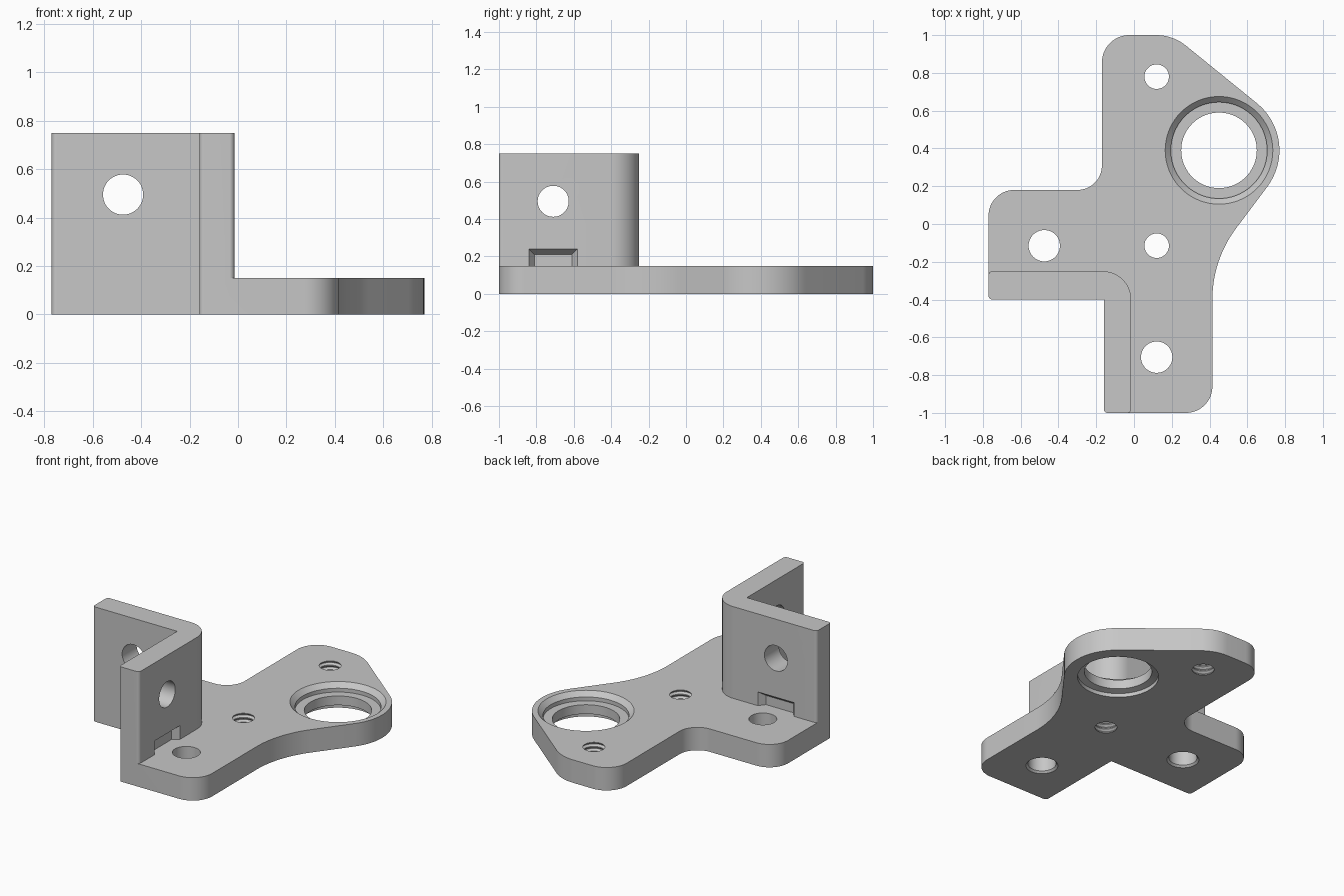
import bpy, bmesh, math
from mathutils import Vector

cube = bpy.data.objects.get("Cube")
if cube:
    bpy.data.objects.remove(cube, do_unlink=True)

gray = bpy.data.materials.new("plain gray")
gray.use_nodes = True
gray.diffuse_color = (0.57, 0.57, 0.57, 1)
gray.node_tree.nodes["Principled BSDF"].inputs["Base Color"].default_value = gray.diffuse_color


def finish(name, bm):
    bmesh.ops.recalc_face_normals(bm, faces=bm.faces)
    mesh = bpy.data.meshes.new(name)
    bm.to_mesh(mesh)
    bm.free()
    mesh.materials.append(gray)
    obj = bpy.data.objects.new(name, mesh)
    bpy.context.collection.objects.link(obj)
    return obj


def rounded_outline(corners, steps=16):
    """Corners are (x, y, radius); each is replaced by a tangent arc."""
    pts = []
    for i, (x, y, r) in enumerate(corners):
        c = Vector((x, y, 0))
        if r == 0:
            pts.append(c)
            continue
        before, after = corners[i - 1], corners[(i + 1) % len(corners)]
        a = (Vector((before[0], before[1], 0)) - c).normalized()
        b = (Vector((after[0], after[1], 0)) - c).normalized()
        half = a.angle(b) / 2
        centre = c + (a + b).normalized() * r / math.sin(half)
        reach = r / math.tan(half)
        start = (c + a * reach - centre).normalized()
        end = (c + b * reach - centre).normalized()
        pts += [centre + start.slerp(end, k / steps) * r for k in range(steps + 1)]
    return pts


def prism(name, corners, height):
    bm = bmesh.new()
    face = bm.faces.new([bm.verts.new(p) for p in rounded_outline(corners)])
    top = bmesh.ops.extrude_face_region(bm, geom=[face], use_keep_orig=True)["geom"]
    bmesh.ops.translate(bm, vec=(0, 0, height),
                        verts=[v for v in top if isinstance(v, bmesh.types.BMVert)])
    return finish(name, bm)


def revolved(name, profile, location, rotation=(0, 0, 0), sides=48):
    """Closed turned solid from (radius, z) points."""
    bm = bmesh.new()
    rings = [[bm.verts.new((r * math.cos(t), r * math.sin(t), z))
              for t in (2 * math.pi * k / sides for k in range(sides))]
             for r, z in profile]
    for low, high in zip(rings, rings[1:]):
        for k in range(sides):
            j = (k + 1) % sides
            bm.faces.new((low[k], low[j], high[j], high[k]))
    bm.faces.new(rings[0])
    bm.faces.new(rings[-1])
    obj = finish(name, bm)
    obj.location, obj.rotation_euler = location, rotation
    return obj


def combine(target, tool, operation):
    tool.hide_render = True
    bpy.context.view_layer.update()
    mod = target.modifiers.new(operation.lower(), 'BOOLEAN')
    mod.object, mod.operation, mod.solver = tool, operation, 'EXACT'
    bpy.context.view_layer.objects.active = target
    bpy.ops.object.modifier_apply(modifier=mod.name)
    bpy.data.objects.remove(tool, do_unlink=True)


THICK = 0.15
HEIGHT = 0.75

# Base plate with rounded lobes
bracket = prism("bracket", [
    (-0.16, -1, 0.02), (0.415, -1, 0.14), (0.415, -0.19, 0.63),
    (0.891, 0.4445, 0.32), (0.206, 1, 0.25), (-0.17, 1, 0.145),
    (-0.17, 0.18, 0.13), (-0.77, 0.18, 0.135), (-0.77, -0.4, 0.02),
    (-0.16, -0.4, 0)], THICK)

# Upright angle wall
wall = prism("angle_wall", [
    (-0.16, -1, 0.02), (-0.015, -1, 0.02), (-0.015, -0.25, 0.15),
    (-0.77, -0.25, 0.02), (-0.77, -0.4, 0.02), (-0.16, -0.4, 0)], HEIGHT)

# Tapered notch and cross hole in each wall arm
for x, y, turn in ((-0.015, -0.71, 0), (-0.475, -0.25, math.pi / 2)):
    bm = bmesh.new()
    ends = []
    for depth, width, top in ((-0.04, 0.1, 0.21), (0, 0.13, 0.24), (0.02, 0.13, 0.24)):
        ends.append([bm.verts.new((depth, s * width, z))
                     for s, z in ((-1, 0.08), (1, 0.08), (1, top), (-1, top))])
    for a, b in zip(ends, ends[1:]):
        for k in range(4):
            j = (k + 1) % 4
            bm.faces.new((a[k], a[j], b[j], b[k]))
    bm.faces.new(ends[0])
    bm.faces.new(ends[-1])
    notch = finish("notch_cutter", bm)
    notch.location, notch.rotation_euler = (x, y, 0), (0, 0, turn)
    combine(wall, notch, 'DIFFERENCE')
    hole = revolved("cross_hole_cutter", [(0.083, -0.3), (0.083, 0.3)],
                    (x, y, 0.495), (0, math.pi / 2, turn))
    combine(wall, hole, 'DIFFERENCE')

combine(bracket, wall, 'UNION')

# Plain mounting holes with a lightly eased lower rim
for x, y in ((0.12, -0.705), (-0.475, -0.115)):
    combine(bracket, revolved("mount_hole_cutter", [
        (0.095, -0.05), (0.095, 0), (0.083, 0.012), (0.083, 0.2)], (x, y, 0)), 'DIFFERENCE')

# Threaded holes
pitch = 0.03
thread = [(0.065, -0.05)]
for k in range(5):
    z = k * pitch + 0.003
    thread += [(0.065, z), (0.077, z + 0.011), (0.077, z + 0.013), (0.065, z + 0.024)]
thread.append((0.065, 0.2))
for x, y in ((0.12, 0.78), (0.12, -0.115)):
    combine(bracket, revolved("thread_cutter", thread, (x, y, 0)), 'DIFFERENCE')

# Stepped bearing seat, open at both faces
combine(bracket, revolved("bearing_seat_cutter", [
    (0.24, -0.05), (0.24, 0.025), (0.2, 0.035), (0.2, 0.095), (0.255, 0.095),
    (0.255, 0.12), (0.285, THICK), (0.285, 0.2)], (0.45, 0.39, 0), sides=72), 'DIFFERENCE')

# Smooth rounds, crisp edges
bpy.ops.object.select_all(action='DESELECT')
bracket.select_set(True)
bpy.context.view_layer.objects.active = bracket
bpy.ops.object.shade_smooth_by_angle(angle=math.radians(30))
